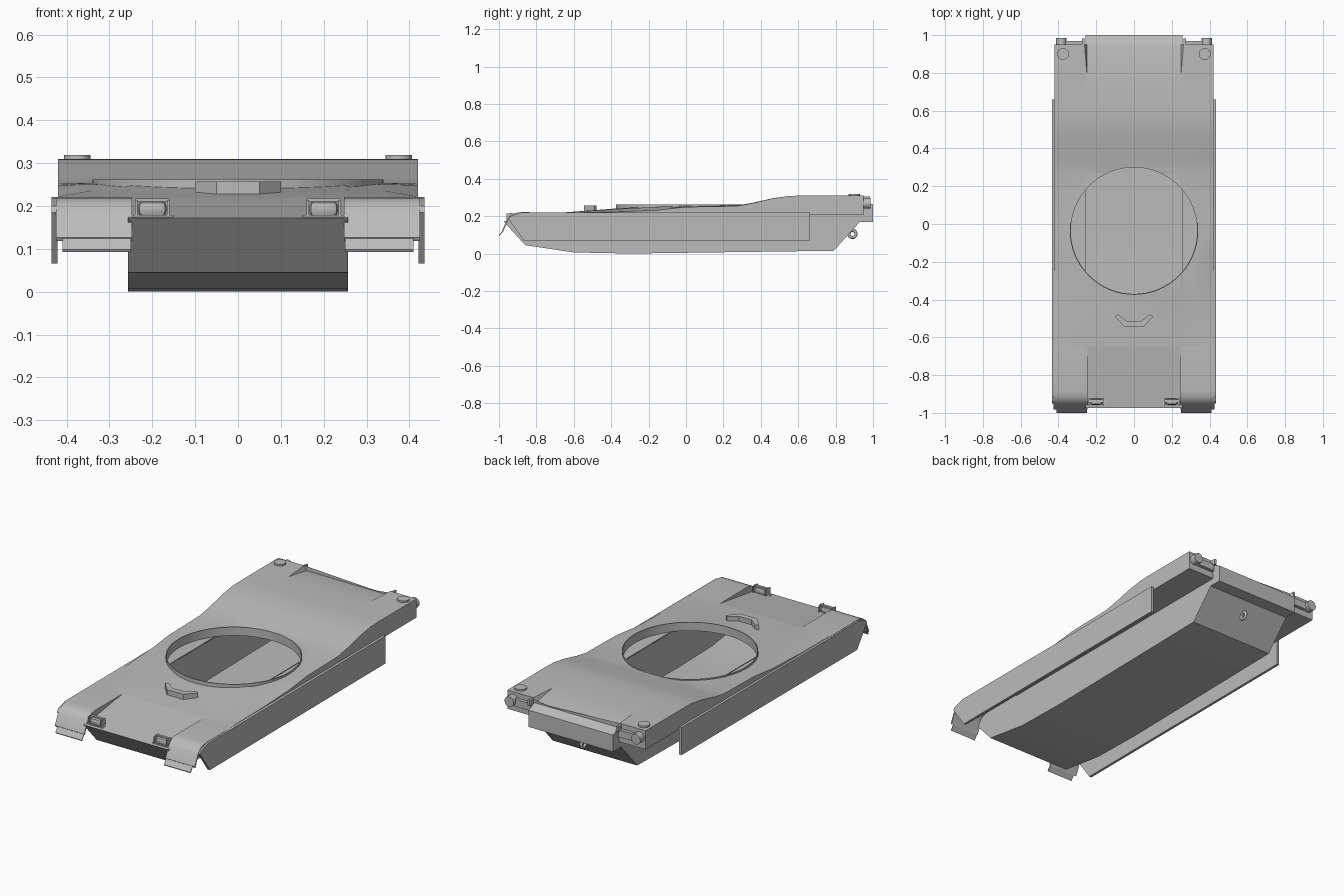
import bpy, bmesh, math
from mathutils import Matrix, Vector

cube = bpy.data.objects.get("Cube")
if cube:
    bpy.data.objects.remove(cube, do_unlink=True)

GREY = (0.5, 0.5, 0.5, 1)
paint = bpy.data.materials.new("hull_grey")
paint.use_nodes = True
paint.diffuse_color = GREY
paint.node_tree.nodes["Principled BSDF"].inputs["Base Color"].default_value = GREY


def finish(name, bm, smooth=25):
    bmesh.ops.recalc_face_normals(bm, faces=bm.faces)
    mesh = bpy.data.meshes.new(name)
    bm.to_mesh(mesh)
    bm.free()
    obj = bpy.data.objects.new(name, mesh)
    bpy.context.collection.objects.link(obj)
    mesh.materials.append(paint)
    bpy.ops.object.select_all(action='DESELECT')
    obj.select_set(True)
    bpy.context.view_layer.objects.active = obj
    if smooth:
        bpy.ops.object.shade_smooth_by_angle(angle=math.radians(smooth))
    return obj


def side_profile(name, points, x0, x1, skip=(), smooth=25):
    """Extrude a (y, z) outline across x, leaving out the skipped edge faces."""
    bm = bmesh.new()
    a, b = [[bm.verts.new((x, y, z)) for y, z in points] for x in (x0, x1)]
    bm.faces.new(a)
    bm.faces.new(b[::-1])
    for i in range(len(a)):
        j = (i + 1) % len(a)
        if i not in skip:
            bm.faces.new((a[i], b[i], b[j], a[j]))
    return finish(name, bm, smooth)


def box(name, center, size, bevel=0.0):
    bm = bmesh.new()
    bmesh.ops.create_cube(bm, size=1, matrix=Matrix.Translation(center) @ Matrix.Diagonal((*size, 1)))
    if bevel:
        bmesh.ops.bevel(bm, geom=bm.edges[:], offset=bevel, segments=2, affect='EDGES', profile=0.5)
    return finish(name, bm)


def cylinder(name, center, radius, depth, axis='Z', sides=24):
    bm = bmesh.new()
    turn = Matrix.Rotation(math.pi / 2, 4, 'X') if axis == 'Y' else Matrix()
    bmesh.ops.create_cone(bm, cap_ends=True, segments=sides, radius1=radius, radius2=radius,
                          depth=depth, matrix=Matrix.Translation(center) @ turn)
    return finish(name, bm)


def sheet(path, thickness):
    """Close a (y, z) path into a thin outline below it."""
    return path + [(y + thickness * 0.6, z - thickness) for y, z in reversed(path)]


# Lower tub, open under the deck, with the nose plate and rear box
side_profile("lower_tub", [(-0.975, 0.172), (-0.86, 0.045), (-0.6, 0.006), (-0.3, 0.0), (0.79, 0.015),
                           (0.93, 0.17), (1.0, 0.17), (1.0, 0.262), (0.95, 0.284),
                           (0.94, 0.22), (-0.65, 0.22)], -0.257, 0.257, skip=(8, 9))

# Deck slab lofted from stations: y, centre height, shoulder height, edge height
stations = [(-0.65, .22, .22, .22), (-0.4, .239, .236, .222), (-0.15, .255, .25, .232),
            (0.0, .256, .254, .249), (0.27, .256, .256, .254), (0.35, .27, .27, .268),
            (0.46, .295, .295, .294), (0.55, .308, .308, .308), (0.62, .31, .31, .31),
            (0.8, .31, .31, .31), (0.95, .285, .31, .31)]
FLOOR = 0.215
bm = bmesh.new()
rings = []
for y, zc, zs, ze in stations:
    half = [(0.25, zc), (0.262, zs), (0.34, zs), (0.42, ze)]
    top = [(-x, z) for x, z in reversed(half)] + half
    ring = top + [(0.42, FLOOR), (-0.42, FLOOR)]
    rings.append([bm.verts.new((x, y, z)) for x, z in ring])
for r, s in zip(rings, rings[1:]):
    for i in range(len(r)):
        j = (i + 1) % len(r)
        bm.faces.new((r[i], r[j], s[j], s[i]))
bm.faces.new(rings[0])
bm.faces.new(rings[-1])
bmesh.ops.triangulate(bm, faces=bm.faces[:])
deck = finish("deck", bm, 0)

# Round opening for the turret
HOLE = Vector((0, -0.035, 0.25))
cutter = cylinder("turret_hole_cutter", HOLE, 0.335, 0.3, sides=64)
cutter.hide_render = True
cut = deck.modifiers.new("turret_hole", 'BOOLEAN')
cut.operation = 'DIFFERENCE'
cut.solver = 'EXACT'
cut.object = cutter
bpy.ops.object.select_all(action='DESELECT')
deck.select_set(True)
bpy.context.view_layer.objects.active = deck
bpy.ops.object.modifier_apply(modifier=cut.name)
bpy.data.objects.remove(cutter, do_unlink=True)
bpy.ops.object.shade_smooth_by_angle(angle=math.radians(20))

# Thin turret ring around the opening
bm = bmesh.new()
loops = []
for radius, z in ((0.34, 0.225), (0.34, 0.262), (0.335, 0.262), (0.335, 0.225)):
    loops.append(bmesh.ops.create_circle(bm, segments=64, radius=radius,
                                         matrix=Matrix.Translation((0, HOLE.y, z)))["verts"])
for a, b in zip(loops, loops[1:] + loops[:1]):
    for i in range(64):
        j = (i + 1) % 64
        bm.faces.new((a[i], a[j], b[j], b[i]))
finish("turret_ring", bm)

# Raised chevron guard in front of the driver
bm = bmesh.new()
outline = [(-.1, -.49), (-.05, -.545), (.05, -.545), (.1, -.49), (.085, -.478), (.038, -.515),
           (-.038, -.515), (-.085, -.478)]
low, high = [[bm.verts.new((x, y, z)) for x, y in outline] for z in (0.22, 0.257)]
bm.faces.new(low[::-1])
bm.faces.new(high)
for i in range(len(outline)):
    j = (i + 1) % len(outline)
    bm.faces.new((low[i], low[j], high[j], high[i]))
finish("driver_guard", bm)

# Parts repeated on both sides
fender_path = [(-0.64, .22), (-0.88, .221), (-0.915, .217), (-0.938, .205), (-0.955, .185), (-0.982, .126)]
skirt = [(-0.94, .2), (-0.95, .185), (-0.865, .066), (0.66, .07), (0.66, .221), (-0.88, .219)]
for side, s in (("left", 1), ("right", -1)):
    box(f"{side}_sponson_floor", (s * 0.338, 0.15, 0.211), (0.164, 1.6, 0.008))
    side_profile(f"{side}_skirt", skirt, s * 0.421, s * 0.435)
    side_profile(f"{side}_front_fender", sheet(fender_path, 0.008), s * 0.247, s * 0.425, smooth=35)
    side_profile(f"{side}_fender_wall", [(-0.65, .219), (-0.9, .217), (-0.945, .19), (-0.97, .165),
                                         (-0.9, .16)], s * 0.248, s * 0.256)
    side_profile(f"{side}_mud_flap", sheet([(-0.978, .128), (-1.0, .098)], 0.005), s * 0.25, s * 0.41)

    # Headlight with its guard
    x = s * 0.2
    box(f"{side}_headlight", (x, -0.94, 0.193), (0.066, 0.034, 0.036), 0.012)
    for edge in (-1, 1):
        box(f"{side}_headlight_post", (x + edge * 0.037, -0.94, 0.193), (0.006, 0.04, 0.042))
    box(f"{side}_headlight_bar", (x, -0.937, 0.214), (0.08, 0.014, 0.007))
    box(f"{side}_headlight_foot", (x, -0.945, 0.175), (0.1, 0.03, 0.008))

    # Rear lamp, bracket and filler cap
    cylinder(f"{side}_rear_lamp", (s * 0.385, 0.966, 0.268), 0.028, 0.04, 'Y', 16)
    box(f"{side}_rear_bracket", (s * 0.315, 0.958, 0.262), (0.1, 0.02, 0.04))
    box(f"{side}_rear_hook", (s * 0.268, 0.965, 0.29), (0.012, 0.035, 0.03))
    cylinder(f"{side}_filler_cap", (s * 0.375, 0.9, 0.313), 0.031, 0.012)

# Towing eye on the sloped rear plate
bpy.ops.mesh.primitive_torus_add(major_segments=20, minor_segments=8, major_radius=0.019, minor_radius=0.008,
                                 location=(0, 0.89, 0.105), rotation=(0, math.pi / 2, 0))
eye = bpy.context.object
eye.name = "towing_eye"
eye.data.materials.append(paint)
bpy.ops.object.shade_smooth_by_angle(angle=math.radians(60))
